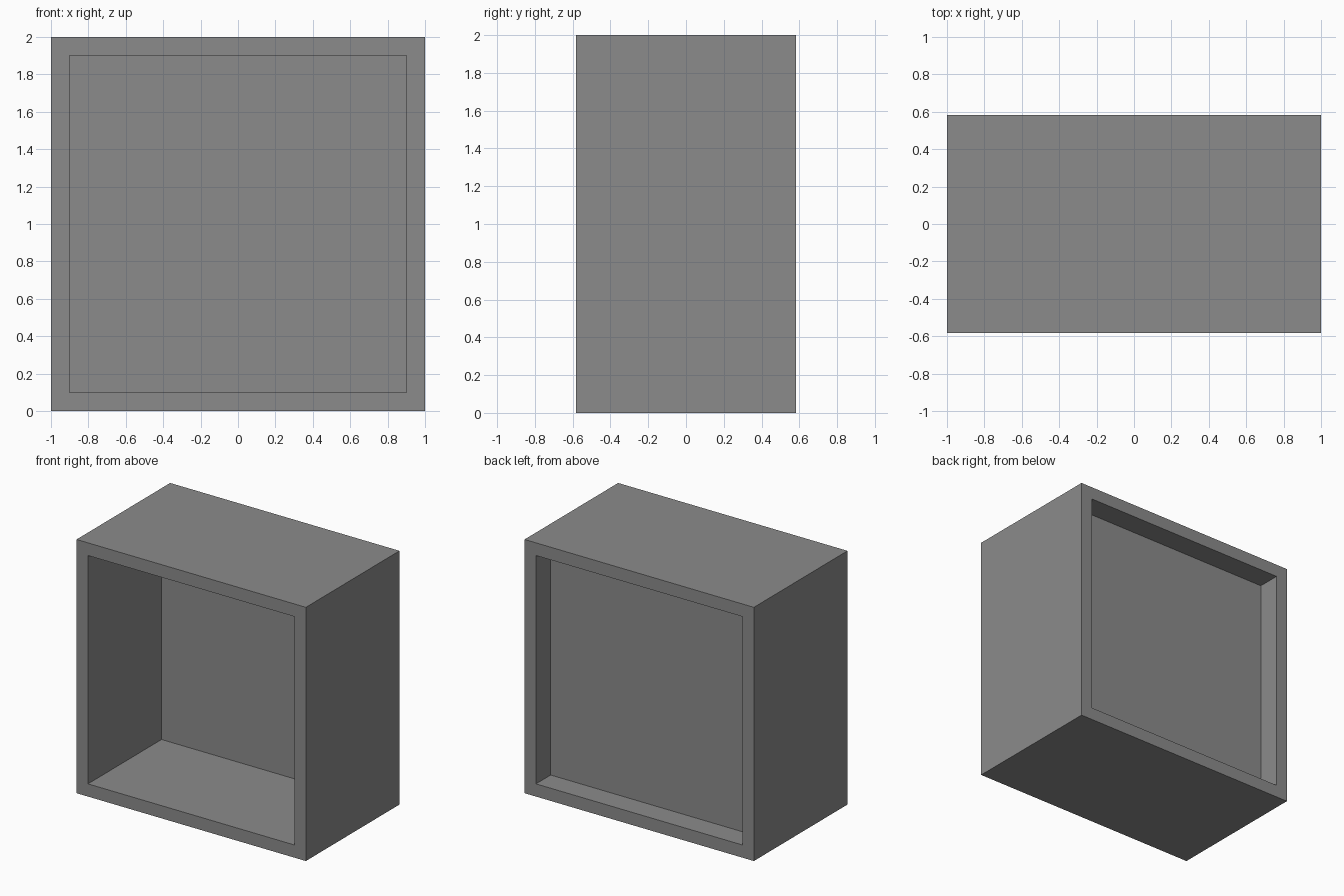
import bpy

# Remove the default cube
default_cube = bpy.data.objects.get("Cube")
if default_cube:
    bpy.data.objects.remove(default_cube, do_unlink=True)

# Overall sizes
WIDTH, HEIGHT, DEPTH, WALL = 2.0, 2.0, 1.166, 0.1
PANEL_FRONT, PANEL_BACK = 0.333, 0.4

grey = bpy.data.materials.new("mid_grey")
grey.use_nodes = True
colour = (0.26, 0.26, 0.26, 1.0)
grey.diffuse_color = colour
grey.node_tree.nodes["Principled BSDF"].inputs["Base Color"].default_value = colour


def make_part(name, verts, faces):
    mesh = bpy.data.meshes.new(name)
    mesh.from_pydata(verts, [], faces)
    mesh.materials.append(grey)
    part = bpy.data.objects.new(name, mesh)
    bpy.context.collection.objects.link(part)
    return part


def rectangle(inset, y):
    """Corners of an upright rectangle, anticlockwise from the front."""
    x, low, high = WIDTH / 2 - inset, inset, HEIGHT - inset
    return [(-x, y, low), (x, y, low), (x, y, high), (-x, y, high)]


# Square shell, open at front and back: four rings joined in a loop
rings = [(0, -DEPTH / 2), (0, DEPTH / 2), (WALL, DEPTH / 2), (WALL, -DEPTH / 2)]
verts = [corner for ring in rings for corner in rectangle(*ring)]
faces = []
for r in range(4):
    a, b = r * 4, (r + 1) % 4 * 4
    for i in range(4):
        j = (i + 1) % 4
        faces.append((a + i, b + i, b + j, a + j)[::-1])
make_part("cabinet_shell", verts, faces)

# Recessed back panel, closing the opening between the walls
make_part("back_panel",
          rectangle(WALL, PANEL_FRONT) + rectangle(WALL, PANEL_BACK),
          [(0, 1, 2, 3), (7, 6, 5, 4)])
